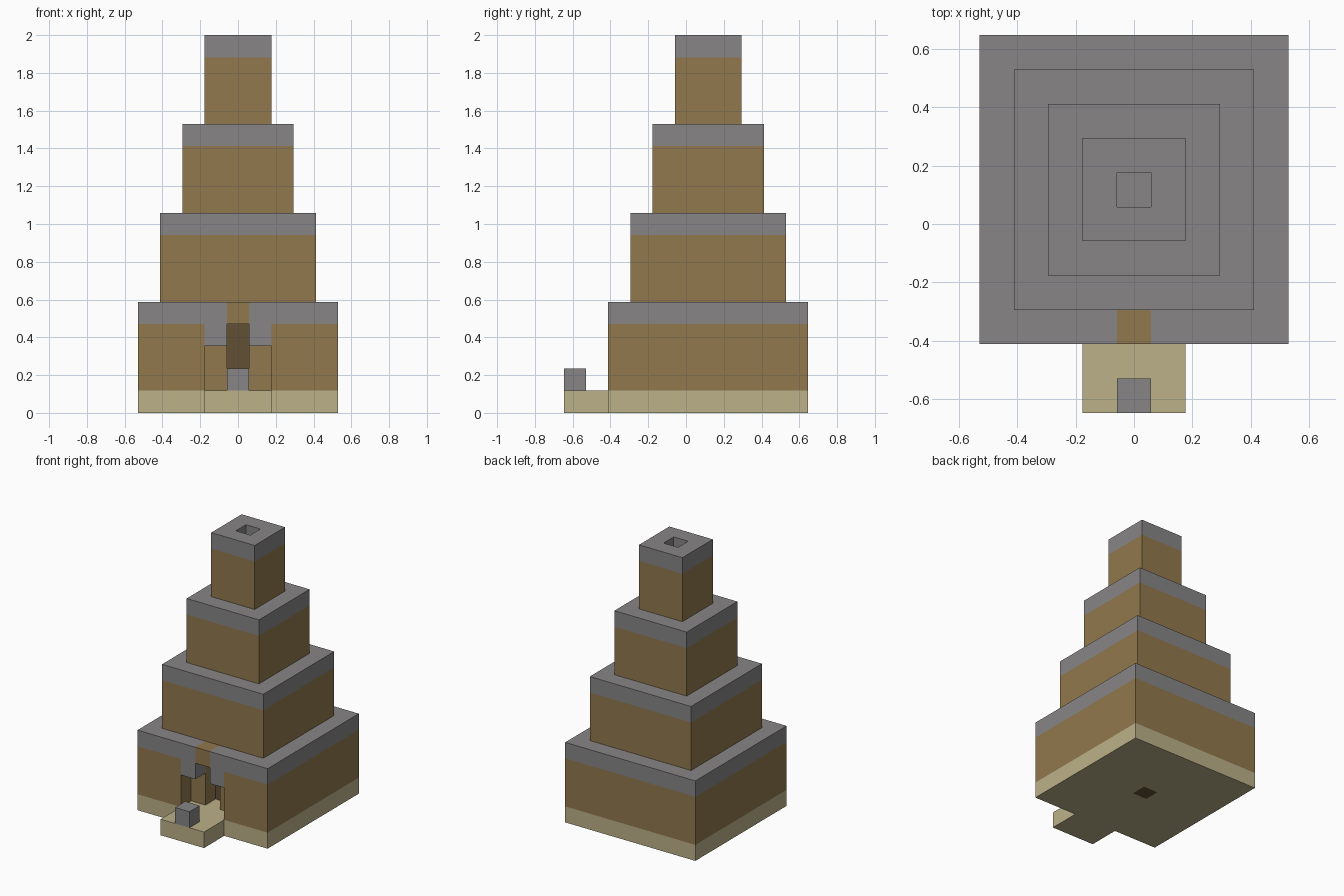
import bpy
import bmesh
from mathutils import Vector

cube = bpy.data.objects.get("Cube")
if cube:
    bpy.data.objects.remove(cube, do_unlink=True)

U = 2 / 17          # one building block
CENTRE_Y = 1        # tower axis, in blocks


def material(name, colour):
    m = bpy.data.materials.new(name)
    m.use_nodes = True
    m.diffuse_color = (*colour, 1)
    bsdf = m.node_tree.nodes["Principled BSDF"]
    bsdf.inputs["Base Color"].default_value = (*colour, 1)
    return m


MATERIALS = [
    material("sand", (0.497, 0.440, 0.250)),
    material("brown", (0.283, 0.188, 0.074)),
    material("grey", (0.246, 0.235, 0.238)),
    material("dark_brown", (0.122, 0.080, 0.036)),
]
SAND, BROWN, GREY, DARK = range(4)


def box(name, low, high, index=BROWN):
    """Box between two corners given in blocks."""
    low, high = Vector(low), Vector(high)
    bm = bmesh.new()
    bmesh.ops.create_cube(bm, size=1)
    for v in bm.verts:
        v.co = ((low + high) / 2 + v.co * (high - low)) * U
    for f in bm.faces:
        f.material_index = index
    mesh = bpy.data.meshes.new(name)
    bm.to_mesh(mesh)
    bm.free()
    for m in MATERIALS:
        mesh.materials.append(m)
    obj = bpy.data.objects.new(name, mesh)
    bpy.context.collection.objects.link(obj)
    return obj


def carve(obj, low, high):
    """Cut a box-shaped hollow out of an object."""
    cutter = box("cutter", low, high)
    cutter.hide_render = True
    mod = obj.modifiers.new("carve", "BOOLEAN")
    mod.operation = "DIFFERENCE"
    mod.solver = "EXACT"
    mod.object = cutter
    bpy.context.view_layer.objects.active = obj
    bpy.ops.object.modifier_apply(modifier=mod.name)
    bpy.data.objects.remove(cutter, do_unlink=True)


def paint(obj, cuts, rule):
    """Split faces along block planes, then colour each by the block behind it."""
    bm = bmesh.new()
    bm.from_mesh(obj.data)
    for axis, value in cuts:
        normal = Vector((0, 0, 0))
        normal[axis] = 1
        bmesh.ops.bisect_plane(bm, geom=bm.verts[:] + bm.edges[:] + bm.faces[:],
                               plane_co=normal * value * U, plane_no=normal)
    bm.normal_update()
    for f in bm.faces:
        block = f.calc_center_median() / U - f.normal * 0.5
        f.material_index = rule(block, f.normal)
    bm.to_mesh(obj.data)
    bm.free()


def base_colour(block, normal):
    x, y, z = abs(block.x), block.y, block.z
    if z < 1:
        plug = normal.z < -0.5 and x < 0.5 and abs(y - CENTRE_Y) < 0.5
        return DARK if plug else SAND
    if y < -2.5 and x < 0.5:
        return BROWN                      # keystone over the door
    if y < -2.5 and x < 1.5 and z > 3:
        return GREY                       # door surround
    if x < 0.5 and -1.5 < y < 0 and normal.y < -0.5 and z < 4:
        return DARK                       # back of the doorway
    return GREY if z > 4 else BROWN


# Base storey with porch recess and doorway
base = box("base_storey", (-4.5, -3.5, 0), (4.5, 5.5, 5))
carve(base, (-1.5, -4.5, 1), (1.5, -2.5, 3))
carve(base, (-0.5, -4.5, 1), (0.5, -1.5, 4))
paint(base,
      [(2, 1), (2, 3), (2, 4), (1, -2.5), (1, 0.5), (1, 1.5)]
      + [(0, s * w) for s in (-1, 1) for w in (0.5, 1.5)],
      base_colour)

# Upper storeys, each one block narrower per side, with a grey parapet band
for i, name in enumerate(("second_storey", "third_storey", "top_storey")):
    half = 3.5 - i
    floor = 5 + 4 * i
    storey = box(name, (-half, CENTRE_Y - half, floor),
                 (half, CENTRE_Y + half, floor + 4))
    if name == "top_storey":
        # Square opening in the roof
        carve(storey, (-0.5, CENTRE_Y - 0.5, floor + 3),
              (0.5, CENTRE_Y + 0.5, floor + 5))
    band = floor + 3
    paint(storey, [(2, band)],
          lambda b, n: GREY if b.z > band or (n.z > 0.5 and b.z > band - 1) else BROWN)

# Front platform and its altar block
box("front_platform", (-1.5, -5.5, 0), (1.5, -3.5, 1), SAND)
box("altar_block", (-0.5, -5.5, 1), (0.5, -4.5, 2), GREY)
